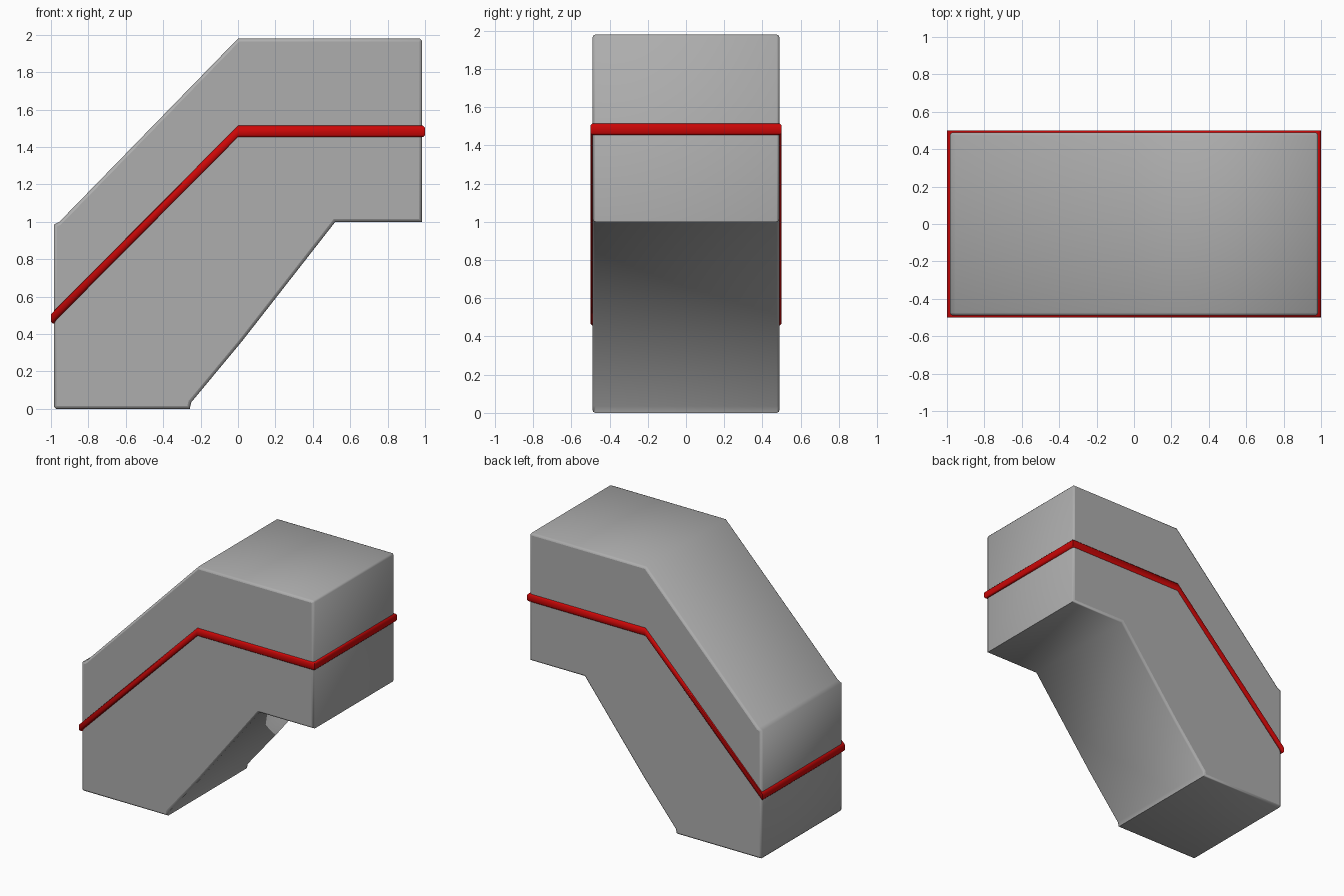
import bpy, bmesh, math
from mathutils import Vector

if "Cube" in bpy.data.objects:
    bpy.data.objects.remove(bpy.data.objects["Cube"])


def paint(name, color):
    mat = bpy.data.materials.new(name)
    mat.diffuse_color = (*color, 1)
    mat.use_nodes = True
    mat.node_tree.nodes["Principled BSDF"].inputs["Base Color"].default_value = mat.diffuse_color
    return mat


def bridge(bm, a, b):
    n = len(a)
    for i in range(n):
        j = (i + 1) % n
        bm.faces.new((a[i], a[j], b[j], b[i]))


def finish(bm, name, material, angle):
    bmesh.ops.recalc_face_normals(bm, faces=bm.faces)
    mesh = bpy.data.meshes.new(name)
    bm.to_mesh(mesh)
    bm.free()
    mesh.materials.append(material)
    obj = bpy.data.objects.new(name, mesh)
    bpy.context.collection.objects.link(obj)
    bpy.ops.object.select_all(action='DESELECT')
    obj.select_set(True)
    bpy.context.view_layer.objects.active = obj
    bpy.ops.object.shade_smooth_by_angle(angle=math.radians(angle))
    return obj


def inset(points, d):
    # Mitred inward offset of a counter-clockwise outline
    result = []
    for i, p in enumerate(points):
        a = (p - points[i - 1]).normalized()
        b = (points[(i + 1) % len(points)] - p).normalized()
        na, nb = Vector((-a.y, a.x)), Vector((-b.y, b.x))
        result.append(p + (na + nb) * d / (1 + na.dot(nb)))
    return result


# Bent body: side profile (x, z), stacked across y with rounded rims
profile = [Vector(p) for p in (
    (-0.973, 0), (-0.258, 0), (-0.25, 0.035), (0.02, 0.36), (0.52, 1.0), (0.985, 1.0),
    (0.985, 1.968), (0.973, 1.98), (0, 1.98), (-0.955, 1.0), (-0.985, 0.985), (-0.985, 0.012))]
rim = [(0.49, 0.016), (0.485, 0.005), (0.474, 0)]
bm = bmesh.new()
layers = []
for y, d in [(-y, d) for y, d in rim] + rim[::-1]:
    layers.append([bm.verts.new((p.x, y, p.y)) for p in inset(profile, d)])
for a, b in zip(layers, layers[1:]):
    bridge(bm, a, b)
bm.faces.new(layers[0])
bm.faces.new(layers[-1][::-1])
body = finish(bm, "bent_body", paint("dark_grey", (0.42, 0.42, 0.42)), 60)
for face in body.data.polygons:
    if abs(face.normal.y) > 0.99:
        face.use_smooth = False

# Red trim: closed band following the bend, constant vertical thickness
section = [(-0.02, -0.03), (0.01, -0.03), (0.02, -0.02),
           (0.02, 0.02), (0.01, 0.03), (-0.02, 0.03)]
half = [(-0.98, 0.487, -1), (0, 1.484, 0), (0.98, 1.484, 1)]
path = [(x, -1, z, o) for x, z, o in half] + [(x, 1, z, o) for x, z, o in half[::-1]]
bm = bmesh.new()
rings = [[bm.verts.new((x + o * w, side * (0.48 + w), z + h)) for w, h in section]
         for x, side, z, o in path]
for i, ring in enumerate(rings):
    bridge(bm, ring, rings[(i + 1) % len(rings)])
finish(bm, "trim_band", paint("red_trim", (0.6, 0.002, 0.002)), 50)
